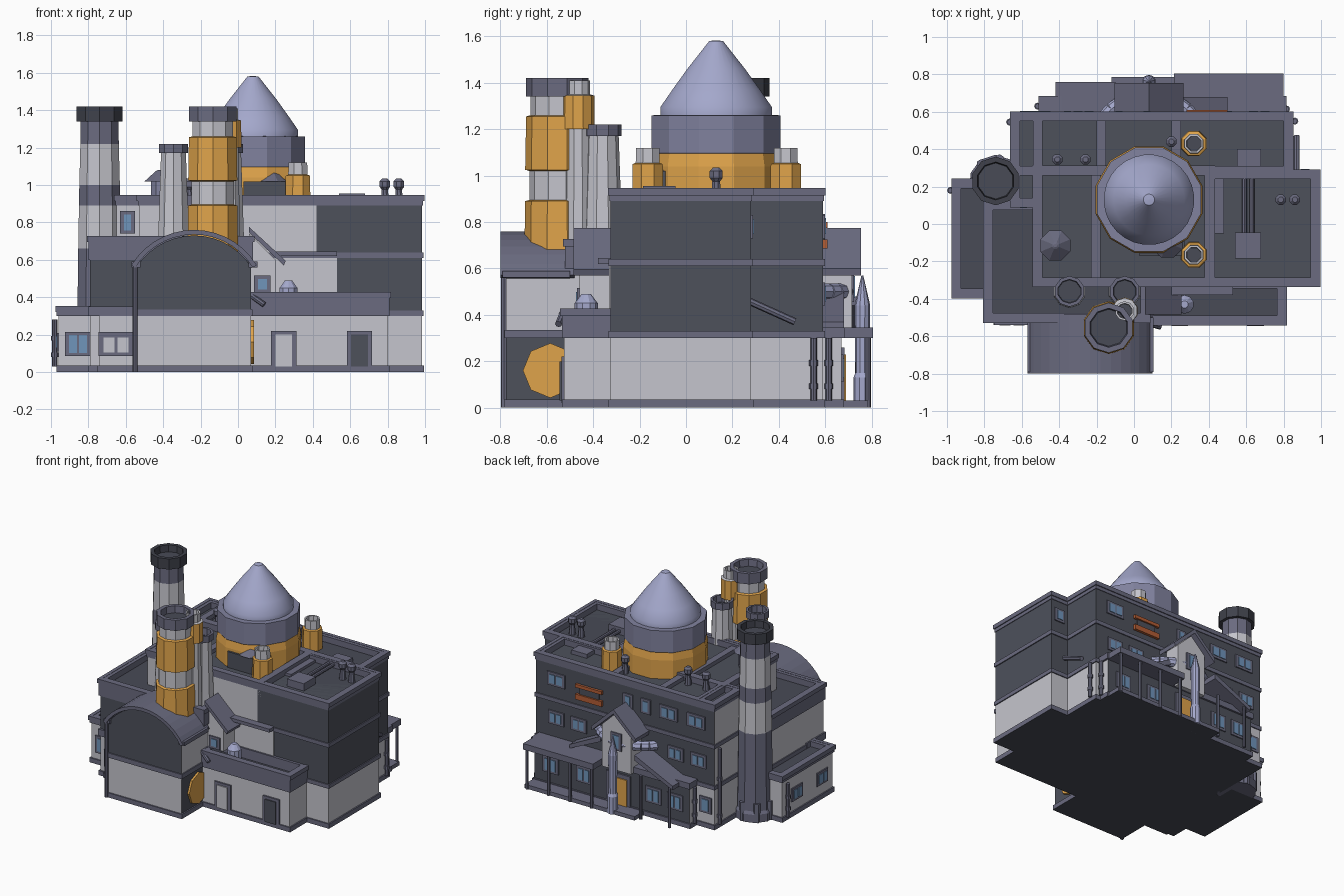
import bpy, bmesh, math
from mathutils import Vector

if "Cube" in bpy.data.objects:
    bpy.data.objects.remove(bpy.data.objects["Cube"])

COL = dict(light_grey=(.56, .56, .61), dark_wall=(.075, .082, .105), trim_grey=(.145, .147, .215),
           roof_dark=(.065, .07, .092), lavender=(.37, .39, .60), blue_grey=(.22, .225, .345),
           orange=(.74, .37, .07), glass_blue=(.16, .30, .50), rust=(.45, .11, .035), cap_black=(.05, .053, .07))
MAT = {}
for n, c in COL.items():
    MAT[n] = bpy.data.materials.new(n)
    MAT[n].diffuse_color = (*c, 1)
L, D, T, R, V, G, O, B, U, K = COL


def finish(name, bm, mats):
    me = bpy.data.meshes.new(name)
    bm.to_mesh(me)
    bm.free()
    for m in mats:
        me.materials.append(MAT[m])
    ob = bpy.data.objects.new(name, me)
    bpy.context.collection.objects.link(ob)
    return ob


def boxes(name, specs, mat, **sides):
    """Boxes (x0,x1,y0,y1,z0,z1); sides F,B,L,R,D override the colour by face direction."""
    mats = [mat] + list(sides.values())
    dirs = dict(F=(0, -1, 0), B=(0, 1, 0), L=(-1, 0, 0), R=(1, 0, 0), D=(0, 0, -1))
    bm = bmesh.new()
    for x0, x1, y0, y1, z0, z1 in specs:
        for v in bmesh.ops.create_cube(bm, size=1)['verts']:
            v.co = Vector((x0 if v.co.x < 0 else x1, y0 if v.co.y < 0 else y1, z0 if v.co.z < 0 else z1))
    bm.normal_update()
    for f in bm.faces:
        for i, k in enumerate(sides):
            if f.normal.dot(Vector(dirs[k])) > .9:
                f.material_index = i + 1
    return finish(name, bm, mats)


def lathe(name, x, y, prof, n=10):
    """Turned part; prof = (radius, z, colour of the band above)."""
    mats = list(dict.fromkeys(p[2] for p in prof))
    bm = bmesh.new()
    rings = [[bm.verts.new((x + r * math.cos(2 * math.pi * (i + .5) / n),
                            y + r * math.sin(2 * math.pi * (i + .5) / n), z)) for i in range(n)] for r, z, _ in prof]
    for j in range(len(prof) - 1):
        for i in range(n):
            k = (i + 1) % n
            bm.faces.new((rings[j][i], rings[j][k], rings[j + 1][k], rings[j + 1][i])).material_index = mats.index(prof[j][2])
    bm.faces.new(rings[0][::-1])
    bm.faces.new(rings[-1]).material_index = mats.index(prof[-1][2])
    return finish(name, bm, mats)


def prism(name, pts, y0, y1, mat):
    """Outline in x,z pushed along y."""
    bm = bmesh.new()
    a = [bm.verts.new((x, y0, z)) for x, z in pts]
    b = [bm.verts.new((x, y1, z)) for x, z in pts]
    n = len(pts)
    bm.faces.new(a)
    bm.faces.new(b[::-1])
    for i in range(n):
        bm.faces.new((a[i], b[i], b[(i + 1) % n], a[(i + 1) % n]))
    bmesh.ops.recalc_face_normals(bm, faces=bm.faces)
    return finish(name, bm, [mat])


def rod(name, p, q, r, mat, n=8):
    p, q = Vector(p), Vector(q)
    bm = bmesh.new()
    bmesh.ops.create_cone(bm, cap_ends=True, segments=n, radius1=r, radius2=r, depth=(q - p).length)
    ob = finish(name, bm, [mat])
    ob.location = (p + q) / 2
    ob.rotation_mode = 'QUATERNION'
    ob.rotation_quaternion = (q - p).to_track_quat('Z', 'Y')
    return ob


def plate(name, d, p, u, z, w, h, t, mat):
    """Thin plate on a wall at plane p facing d."""
    a, b = sorted((p, p + (t if d in 'BR' else -t)))
    s = (u - w / 2, u + w / 2, a, b) if d in 'FB' else (a, b, u - w / 2, u + w / 2)
    return boxes(name, [(*s, z - h / 2, z + h / 2)], mat)


def window(d, p, u, z, w=.13, h=.1, panes=2):
    plate('window_frame', d, p, u, z, w, h, .009, T)
    pw = (w - .03) / panes
    for i in range(panes):
        plate('window_pane', d, p, u + (i - (panes - 1) / 2) * pw, z, pw - .012, h - .035, .014, B)


def parapet(name, x0, x1, y0, y1, z0, z1, w=.045, roof=None):
    boxes(name + '_parapet', [(x0, x1, y0, y0 + w, z0, z1), (x0, x1, y1 - w, y1, z0, z1),
                              (x0, x0 + w, y0, y1, z0, z1), (x1 - w, x1, y0, y1, z0, z1)], T)
    boxes(name + '_parapet_lip', [(x0 - .007, x1 + .007, y0 - .007, y0 + .02, z1 - .03, z1 + .002),
                                  (x0 - .007, x1 + .007, y1 - .02, y1 + .007, z1 - .03, z1 + .002),
                                  (x0 - .007, x0 + .02, y0, y1, z1 - .03, z1 + .002),
                                  (x1 - .02, x1 + .007, y0, y1, z1 - .03, z1 + .002)], T)
    roof = roof or z0 + .01
    boxes(name + '_roof', [(x0 + .02, x1 - .02, y0 + .02, y1 - .02, z0 - .005, roof)], R)


def block(name, x0, x1, y0, y1, storeys):
    """Stacked storeys: (z0, z1, colour, side overrides) with a trim band on top of each."""
    boxes(name + '_plinth', [(x0 - .01, x1 + .01, y0 - .01, y1 + .01, 0, .035)], T, D=R)
    for i, (z0, z1, m, s) in enumerate(storeys):
        boxes(f'{name}_storey_{i}', [(x0, x1, y0, y1, z0, z1)], m, **s)
        if i < len(storeys) - 1:
            boxes(f'{name}_band_{i}', [(x0 - .008, x1 + .008, y0 - .008, y1 + .008, z1, storeys[i + 1][0])], T)


# Main tall building made of four overlapping masses
ground = (.03, .3, L, {})
for nm, x0, x1, y0, y1, m in (('rear_hall', -.65, .84, .27, .59, {'L': L}), ('rear_corner', -.65, -.5, .1, .59, {'F': L, 'L': L}),
                              ('centre_hall', -.53, .42, -.325, .3, {'F': L, 'L': L}), ('east_hall', .39, .985, -.325, .28, {})):
    block(nm, x0, x1, y0, y1, [ground, (.33, .61, D, m), (.64, .9, D, m)])
    parapet(nm, x0 - .005, x1 + .005, y0 - .005, y1 + .005, .89, .945)
boxes('middle_recess_wall', [(.25, .53, -.332, -.3, .42, .61)], L)
boxes('balcony_ledge', [(.2, .53, -.38, -.32, .62, .645)], T)

# Lower wings
block('west_wing', -.79, .07, -.515, .1, [ground, (.34, .6, L, {'F': D})])
parapet('west_wing', -.8, .08, -.522, .12, .6, .725, roof=.68)
block('low_west_annex', -.96, -.7, -.38, .225, [ground])
parapet('low_west_annex', -.97, -.7, -.39, .235, .3, .35)
block('low_west_front', -.74, -.53, -.53, -.3, [ground])
boxes('low_west_front_band', [(-.8, -.53, -.53, -.3, .3, .35)], T)
block('south_annex', .06, .8, -.525, -.3, [ground])
parapet('south_annex', .06, .81, -.535, -.3, .3, .425, roof=.35)
block('rear_annex', -.5, .8, .55, .67, [(.03, .3, D, {'L': L, 'R': L})])
boxes('rear_annex_roof', [(-.51, .815, .55, .685, .3, .345)], T)
boxes('rear_terrace', [(-.12, .8, .6, .785, 0, .03)], T, D=R)

# Vaulted front hall
block('vault_hall', -.54, .07, -.775, -.5, [(.03, .3, L, {'R': D}), (.335, .575, L, {'F': D})])
rad, cz, half = .392, .368, math.asin(.335 / .392)
arc = lambda r, n=14: [(-.235 + r * math.sin(-half + 2 * half * i / n), cz + r * math.cos(-half + 2 * half * i / n)) for i in range(n + 1)]
prism('vault_end_wall', arc(rad - .03), -.775, -.5, D)
prism('vault_roof', arc(rad) + arc(rad - .025)[::-1], -.8, -.48, T)
for x in (-.545, .08):
    boxes('vault_gutter', [(x - .025, x + .025, -.79, -.5, .56, .59)], T)
rod('vault_drainpipe', (-.55, -.785, 0), (-.55, -.785, .58), .013, T)
rod('orange_hatch', (.06, -.585, .16), (.085, -.585, .16), .118, O, 8)

# Small sloping roof beside the vault
prism('side_slope_wall', [(.06, .42), (.2, .42), (.2, .6), (.06, .74)], -.46, -.32, L)
prism('side_slope_roof', [(.06, .775), (.255, .595), (.245, .57), (.06, .745)], -.485, -.32, T)
window('F', -.46, .13, .47, .09, .09, 1)
rod('side_spout', (.07, -.53, .41), (.14, -.55, .36), .015, T)
lathe('front_blob', .27, -.43, [(.05, .35, V), (.05, .45, V), (.02, .49, V)], 10)

# Chimneys
def chimney(name, x, y, prof, n=10):
    r, z, m = prof[-1]
    lathe(name, x, y, prof + [(r * .78, z, m), (r * .74, z - .05, R), (.01, z - .05, R)], n)


chimney('west_chimney', -.74, .23, [(.14, 0, T), (.14, .06, T), (.128, .08, T), (.12, .66, L), (.116, .89, T), (.114, 1.0, L), (.108, 1.22, T),
                                    (.106, 1.34, K), (.13, 1.34, K), (.13, 1.42, K)])
for i in range(4):
    a = math.radians(80 + 50 * i)
    rod('chimney_buttress', (-.74 + .12 * math.cos(a), .23 + .12 * math.sin(a), 0),
        (-.74 + .12 * math.cos(a), .23 + .12 * math.sin(a), .14), .025, T, 6)
chimney('front_chimney', -.135, -.555, [(.142, .64, O), (.138, .89, O), (.12, .895, L), (.12, 1.02, O), (.138, 1.025, O), (.134, 1.255, O),
                                        (.115, 1.26, L), (.115, 1.34, T), (.134, 1.34, T), (.134, 1.42, T)])
chimney('slim_chimney', -.05, -.465, [(.065, .65, L), (.055, 1.2, O), (.072, 1.2, O), (.07, 1.345, L), (.052, 1.35, L), (.052, 1.41, L)])
for x in (-.345, -.05):
    chimney('grey_chimney', x, -.36, [(.088, .66, L), (.07, 1.17, T), (.082, 1.17, T), (.082, 1.22, T)])

# Domed tower with side turrets
lathe('tower_drum', .08, .13, [(.295, .9, O), (.295, 1.04, O), (.285, 1.095, G), (.288, 1.1, G), (.288, 1.26, G), (.15, 1.262, G)], 12)
cone = lathe('tower_cone', .08, .13, [(.242, 1.255, V), (.242, 1.295, V), (.19, 1.37, V), (.125, 1.46, V), (.03, 1.58, V), (.004, 1.583, V)], 28)
bpy.context.view_layer.objects.active = cone
cone.select_set(True)
bpy.ops.object.shade_smooth_by_angle(angle=math.radians(35))
for y in (-.165, .43):
    chimney('tower_turret', .32, y, [(.073, .9, O), (.07, 1.05, O), (.056, 1.055, L), (.054, 1.12, L)], 8)
boxes('tower_box', [(.03, .27, -.17, -.05, .9, 1.02)], D)

# Roof equipment
for x, y in ((-.42, -.115), (.18, -.1)):
    lathe('roof_vent', x, y, [(.05, .89, G), (.05, 1.02, T), (.086, 1.02, T), (.02, 1.075, T), (.01, 1.08, T)], 8)
for x, y in ((.785, .13), (.86, .13), (-.41, .345), (-.26, .345), (.2, .44)):
    lathe('mushroom_vent', x, y, [(.026, .89, T), (.018, .975, T), (.03, .99, T), (.03, 1.02, T), (.015, 1.035, T)], 8)
boxes('roof_duct', [(.54, .68, -.185, -.045, .89, .955), (.55, .68, .24, .4, .89, .93), (.38, .48, -.05, .25, .89, .92)], T)
for x in (.59, .63):
    rod('roof_pipe', (x, -.05, .925), (x, .25, .925), .013, T)
boxes('roof_beam', [(-.2, -.15, .3, .57, .89, .93), (-.23, -.18, -.3, .28, .89, .93), (.2, .25, .3, .57, .89, .93)], T)

# Rear gable, door, slopes and canopy
prism('gable_wall', [(-.04, .3), (.2, .3), (.2, .62), (.08, .735), (-.04, .62)], .56, .715, L)
for s in (-1, 1):
    prism('gable_roof', [(.08, .775), (.08 + s * .185, .6), (.08 + s * .18, .57), (.08, .74)], .56, .755, T)
window('B', .715, .08, .52, .09, .13, 1)
plate('rear_door_frame', 'B', .67, .09, .13, .2, .26, .012, T)
plate('rear_door', 'B', .67, .09, .125, .15, .21, .02, O)
prism('west_rear_slope', [(-.1, .48), (-.42, .33), (-.42, .3), (-.1, .44)], .57, .76, T)
prism('east_rear_slope', [(.24, .5), (.5, .37), (.5, .34), (.24, .46)], .57, .68, T)
boxes('rear_canopy', [(.215, .8, .58, .805, .3, .345)], T)
for x in (.24, .42, .6, .78):
    rod('canopy_post', (x, .785, 0), (x, .785, .31), .012, T)
for x in (-.38, -.14):
    rod('slope_post', (x, .74, 0), (x, .74, .33), .012, T)
lathe('rear_blue_pipe', .08, .76, [(.038, 0, V), (.038, .13, V), (.03, .15, V), (.034, .44, V), (.004, .57, V)], 10)
pts = [math.radians(35 + 11 * i) for i in range(11)]
for a, b in zip(pts, pts[1:]):
    rod('rear_blue_tube', (.08 + .29 * math.cos(a), .42 + .27 * math.sin(a), .5),
        (.08 + .29 * math.cos(b), .42 + .27 * math.sin(b), .5), .035, V)

# Rear windows and rust balcony
for u in (.67, -.27, -.5):
    window('B', .59, u, .78, .15)
for u in (.07, -.08):
    window('B', .59, u, .78, .08, .11, 1)
for u in (.67, .48, -.33, -.52):
    window('B', .59, u, .49)
for u in (.66, .38, -.2, -.38):
    window('B', .67, u, .17, .13, .12)
window('B', .59, -.58, .17, .1, .12, 1)
window('B', .28, .915, .78, .09, .1, 1)
boxes('rust_balcony', [(.28, .5, .59, .61, .775, .8), (.28, .5, .59, .61, .685, .725)], U)
plate('balcony_window', 'B', .59, .39, .75, .16, .1, .008, D)

# Front doors, front windows and side windows
for u, m in ((.245, L), (.65, D)):
    plate('front_door_frame', 'F', -.525, u, .12, .135, .2, .012, T)
    plate('front_door', 'F', -.525, u, .115, .09, .17, .02, m)
window('F', -.38, -.855, .15, .14, .13)
plate('front_shutter_frame', 'F', -.53, -.65, .15, .19, .13, .009, T)
for u in (-.69, -.615):
    plate('front_shutter', 'F', -.53, u, .145, .06, .08, .014, L)
window('F', .1, -.59, .8, .08, .12, 1)
for u in (-.25, .05):
    window('L', -.96, u, .16)

# Drainpipes and the diagonal side rail
for x, y, h in ((-.98, .18, .28), (-.515, .63, .3), (-.665, .545, .6), (.86, .55, .3), (.815, .615, .3)):
    rod('drainpipe', (x, y, .03), (x, y, h), .014, T)
    for z in (.08, h * .6):
        rod('pipe_collar', (x, y, z), (x, y, z + .025), .019, T)
rod('side_rail', (.87, .27, .46), (.87, .47, .37), .016, T)

for m in bpy.data.materials:
    if m.users and not m.is_grease_pencil:
        m.use_nodes = True
        m.node_tree.nodes["Principled BSDF"].inputs["Base Color"].default_value = m.diffuse_color
